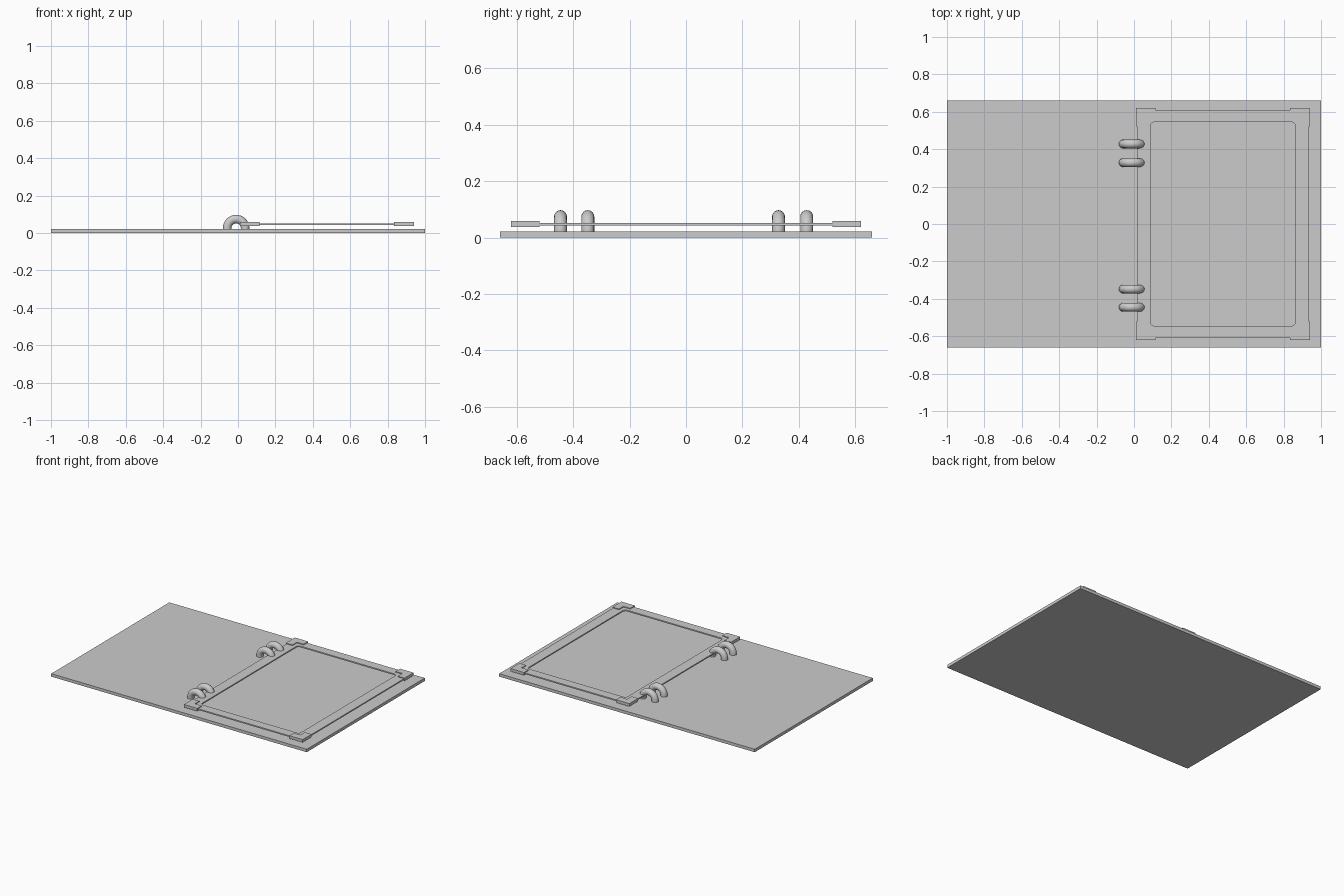
import bpy, bmesh, math

if "Cube" in bpy.data.objects:
    bpy.data.objects.remove(bpy.data.objects["Cube"])

grey = bpy.data.materials.new("light grey")
grey.diffuse_color = (0.6, 0.6, 0.6, 1)
grey.use_nodes = True
grey.node_tree.nodes["Principled BSDF"].inputs["Base Color"].default_value = grey.diffuse_color


def finish(name, bm):
    bmesh.ops.recalc_face_normals(bm, faces=bm.faces)
    me = bpy.data.meshes.new(name)
    bm.to_mesh(me)
    bm.free()
    me.materials.append(grey)
    ob = bpy.data.objects.new(name, me)
    bpy.context.collection.objects.link(ob)
    return ob


def extrude_up(bm, faces, h):
    ext = bmesh.ops.extrude_face_region(bm, geom=faces)["geom"]
    verts = [v for v in ext if isinstance(v, bmesh.types.BMVert)]
    bmesh.ops.translate(bm, verts=verts, vec=(0, 0, h))


def prism(name, pts, z0, z1):
    bm = bmesh.new()
    face = bm.faces.new([bm.verts.new((x, y, z0)) for x, y in pts])
    extrude_up(bm, [face], z1 - z0)
    return finish(name, bm)


def round_rect(cx, hx, hy, r, n=4):
    pts = []
    for q, (sx, sy) in enumerate([(1, 1), (-1, 1), (-1, -1), (1, -1)]):
        for i in range(n + 1):
            a = (q + i / n) * math.pi / 2
            pts.append((cx + sx * (hx - r) + r * math.cos(a),
                        sy * (hy - r) + r * math.sin(a)))
    return pts


# Flat base board
prism("base_board", [(-1, -0.66), (1, -0.66), (1, 0.66), (-1, 0.66)], 0, 0.021)

# Thin open frame with rounded inner corners
CX = 0.475
bm = bmesh.new()
outer = [bm.verts.new((x, y, 0.043)) for x, y in round_rect(CX, 0.46, 0.61, 0.004)]
inner = [bm.verts.new((x, y, 0.043)) for x, y in round_rect(CX, 0.387, 0.545, 0.02)]
n = len(outer)
ring = [bm.faces.new((outer[i], outer[(i + 1) % n], inner[(i + 1) % n], inner[i]))
        for i in range(n)]
extrude_up(bm, ring, 0.009)
finish("thin_frame", bm)

# L-shaped corner brackets
L = [(0, 0), (0.105, 0), (0.105, 0.05), (0.052, 0.05), (0.052, 0.1), (0, 0.1)]
for sx in (-1, 1):
    for sy in (-1, 1):
        prism("corner_bracket", [(CX + sx * (0.465 - x), sy * (0.62 - y)) for x, y in L],
              0.038, 0.058)

# Half rings standing on the board, with short straight feet
R, r, SIDES = 0.048, 0.023, 16
path = [(R, 0.015, 0)]
path += [(R * math.cos(a), 0.026 + R * math.sin(a), a)
         for a in (math.pi * i / 16 for i in range(17))]
path += [(-R, 0.015, math.pi)]
for cy in (-0.445, -0.348, 0.328, 0.428):
    bm = bmesh.new()
    loops = []
    for px, pz, a in path:
        loops.append([bm.verts.new((-0.01 + px + r * math.cos(t) * math.cos(a),
                                    cy + r * math.sin(t),
                                    pz + r * math.cos(t) * math.sin(a)))
                      for t in (2 * math.pi * k / SIDES for k in range(SIDES))])
    for p, q in zip(loops, loops[1:]):
        for k in range(SIDES):
            j = (k + 1) % SIDES
            bm.faces.new((p[k], p[j], q[j], q[k]))
    bm.faces.new(loops[0])
    bm.faces.new(loops[-1])
    ob = finish("binder_ring", bm)
    bpy.ops.object.select_all(action='DESELECT')
    ob.select_set(True)
    bpy.context.view_layer.objects.active = ob
    bpy.ops.object.shade_smooth_by_angle(angle=math.radians(40))
